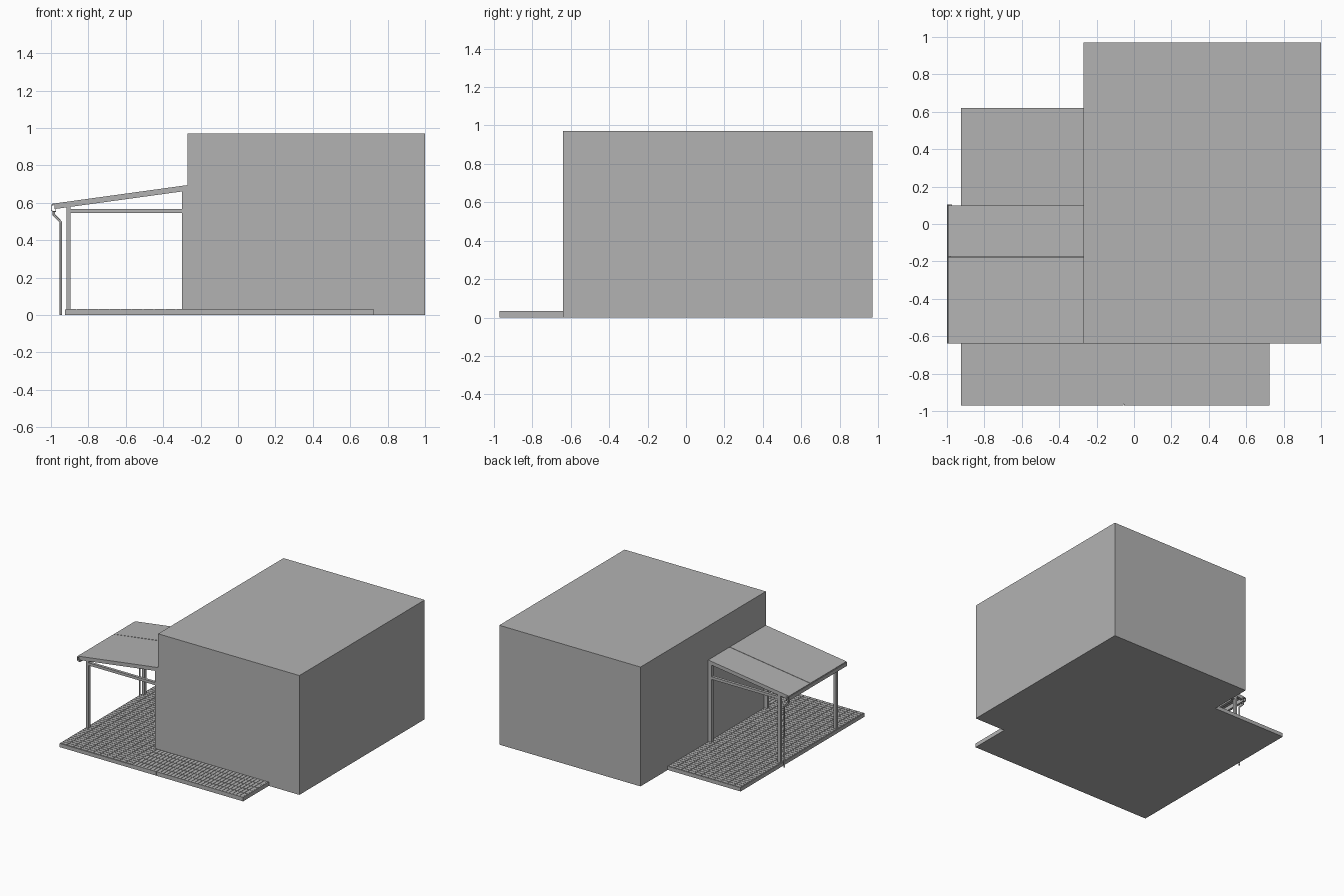
import bpy, bmesh
from mathutils import Vector

if "Cube" in bpy.data.objects:
    bpy.data.objects.remove(bpy.data.objects["Cube"], do_unlink=True)

grey = bpy.data.materials.new("plain grey")
grey.use_nodes = True
colour = (0.45, 0.45, 0.45, 1)
grey.diffuse_color = colour
grey.node_tree.nodes["Principled BSDF"].inputs["Base Color"].default_value = colour


def finish(name, bm):
    bmesh.ops.recalc_face_normals(bm, faces=bm.faces)
    mesh = bpy.data.meshes.new(name)
    bm.to_mesh(mesh)
    bm.free()
    mesh.materials.append(grey)
    obj = bpy.data.objects.new(name, mesh)
    bpy.context.scene.collection.objects.link(obj)
    return obj


def add_box(bm, x, y, z):
    verts = bmesh.ops.create_cube(bm, size=1)["verts"]
    for v in verts:
        v.co = Vector([(a + b) / 2 + (b - a) * c for (a, b), c in zip((x, y, z), v.co)])


def box(name, x, y, z):
    bm = bmesh.new()
    add_box(bm, x, y, z)
    return finish(name, bm)


def extrude_y(name, profile, y0, y1):
    """Extrude an (x, z) outline along y."""
    bm = bmesh.new()
    face = bm.faces.new([bm.verts.new((x, y0, z)) for x, z in profile])
    ext = bmesh.ops.extrude_face_region(bm, geom=[face])["geom"]
    verts = [g for g in ext if isinstance(g, bmesh.types.BMVert)]
    bmesh.ops.translate(bm, verts=verts, vec=(0, y1 - y0, 0))
    return finish(name, bm)


def pavers(name, x, y, size, z):
    """Grid of thin raised paving bricks filling a rectangle."""
    gap = 0.004
    nx, ny = (round((r[1] - r[0]) / s) for r, s in zip((x, y), size))
    dx, dy = (x[1] - x[0]) / nx, (y[1] - y[0]) / ny
    bm = bmesh.new()
    for i in range(nx):
        for j in range(ny):
            px, py = x[0] + i * dx, y[0] + j * dy
            add_box(bm, (px, px + dx - gap), (py, py + dy - gap), z)
    return finish(name, bm)


WALL, FRONT, BACK = -0.27, -0.64, 0.105
DECK = 0.03

# House block
box("house_block", (WALL, 1), (FRONT, 0.97), (0, 0.97))

# Paved terrace and front path
box("terrace_slab", (-0.925, WALL), (-0.97, 0.62), (0, DECK))
box("path_slab", (WALL, 0.717), (-0.962, FRONT), (0, DECK))
pavers("terrace_pavers", (-0.92, WALL), (-0.965, 0.62), (0.06, 0.031), (DECK - 0.002, DECK + 0.003))
pavers("path_pavers", (WALL, 0.72), (-0.965, FRONT), (0.031, 0.06), (DECK - 0.002, DECK + 0.003))

# Path kerbs, with a joint along the front
box("kerb_front_a", (WALL, -0.057), (-0.97, -0.962), (0, DECK + 0.003))
box("kerb_front_b", (-0.053, 0.725), (-0.97, -0.962), (0, DECK + 0.003))
box("kerb_end", (0.717, 0.725), (-0.962, FRONT), (0, DECK + 0.003))


# Sloping roof: two sheets over rafters
def slope_band(x0, x1, low, high):
    def height(x):
        return 0.595 + (x + 0.995) * 0.138
    return [(x0, height(x0) - low), (x1, height(x1) - low),
            (x1, height(x1) - high), (x0, height(x0) - high)]


SEAM = -0.175
extrude_y("roof_sheet_front", slope_band(-0.995, WALL, 0.009, 0), FRONT, SEAM - 0.002)
extrude_y("roof_sheet_back", slope_band(-0.995, WALL, 0.009, 0), SEAM + 0.002, 0.1)
for i, y in enumerate((FRONT, -0.4, SEAM - 0.01, 0.08)):
    extrude_y(f"rafter_{i}", slope_band(-0.98, WALL, 0.03, 0.009), y, y + 0.02)

# Posts and tie beams at both ends of the porch
for end, y in (("front", FRONT), ("back", 0.077)):
    span = (y, y + 0.023)
    box(f"outer_post_{end}", (-0.918, -0.895), span, (DECK, 0.578))
    box(f"wall_post_{end}", (-0.30, WALL), span, (DECK, 0.665))
    box(f"tie_beam_{end}", (-0.918, -0.30), span, (0.545, 0.567))

# Beams along the outer posts and the wall
box("outer_beam", (-0.918, -0.895), (FRONT, 0.1), (0.552, 0.576))
box("wall_beam", (-0.30, WALL), (FRONT, 0.1), (0.635, 0.662))

# Gutter channel
gutter = [(-1, 0.59), (-1, 0.56), (-0.99, 0.552), (-0.972, 0.552), (-0.972, 0.585),
          (-0.976, 0.585), (-0.976, 0.556), (-0.988, 0.556), (-0.996, 0.562), (-0.996, 0.59)]
extrude_y("gutter", gutter, FRONT, BACK)

# Downpipe, swept as a round curve
curve = bpy.data.curves.new("downpipe", "CURVE")
curve.dimensions = "3D"
curve.bevel_depth = 0.007
curve.bevel_resolution = 2
curve.use_fill_caps = True
path = [(-0.984, 0.556), (-0.984, 0.535), (-0.947, 0.497), (-0.947, 0)]
spline = curve.splines.new("POLY")
spline.points.add(len(path) - 1)
for point, (x, z) in zip(spline.points, path):
    point.co = (x, 0.09, z, 1)
curve.materials.append(grey)
pipe = bpy.data.objects.new("downpipe", curve)
bpy.context.scene.collection.objects.link(pipe)
